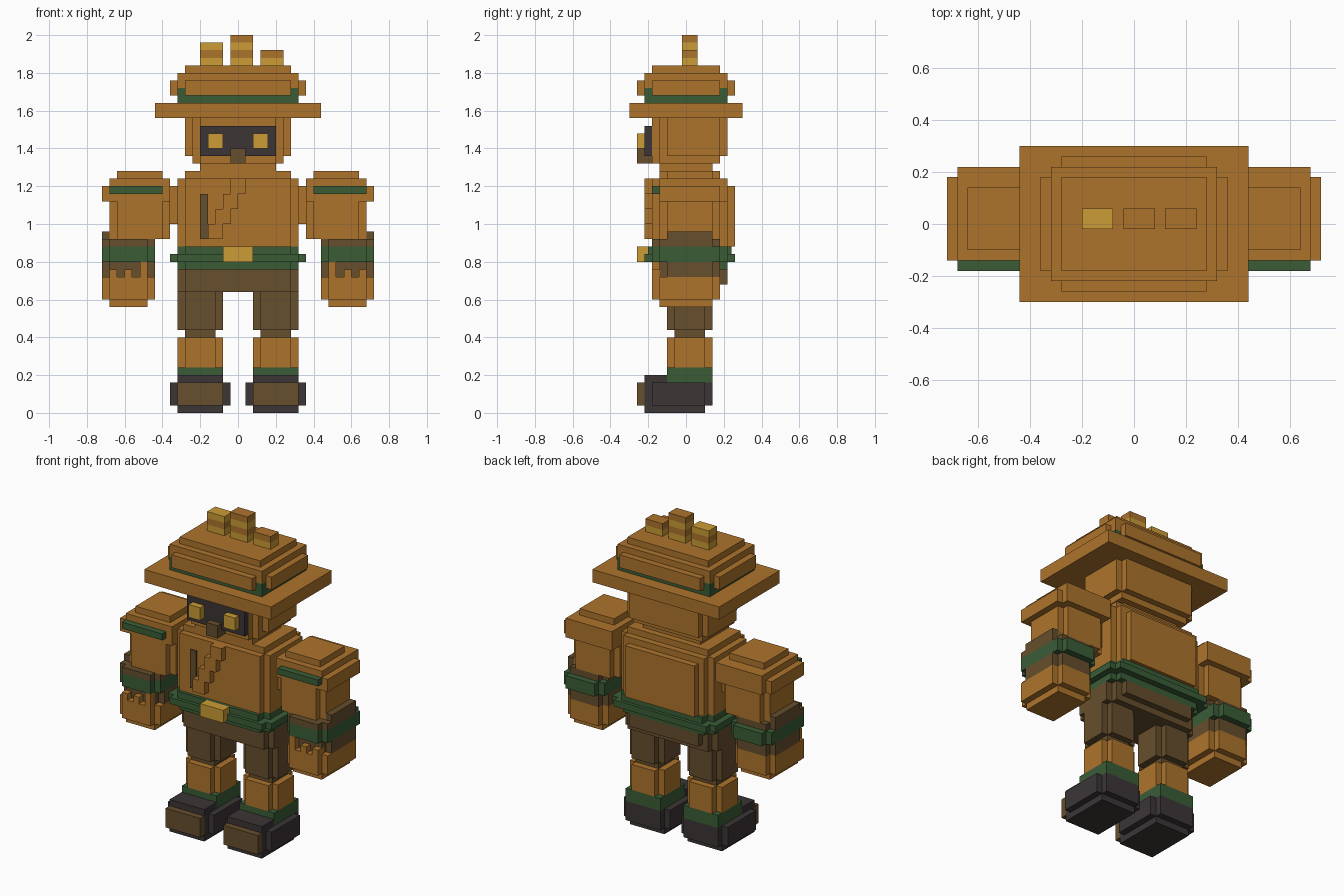
import bpy, bmesh


def mat(name, r, g, b):
    m = bpy.data.materials.new(name)
    m.diffuse_color = [((c / 255 + 0.055) / 1.055) ** 2.4 for c in (r, g, b)] + [1]
    return m


ORANGE = mat("ochre", 174, 116, 44)
YELLOW = mat("gold", 204, 156, 54)
BROWN = mat("brown", 102, 78, 45)
DARK = mat("charcoal", 60, 53, 54)
GREEN = mat("green", 58, 92, 54)


def part(name, material, *boxes, mirror=False):
    """One object from boxes (x0, x1, y0, y1, z0, z1); mirror adds a -x twin."""
    for side, tag in ((1, "_left"), (-1, "_right")) if mirror else ((1, ""),):
        bm = bmesh.new()
        for x0, x1, y0, y1, z0, z1 in boxes:
            vs = bmesh.ops.create_cube(bm, size=1)["verts"]
            for v in vs:
                v.co.x = side * ((x0 + x1) / 2 + v.co.x * (x1 - x0))
                v.co.y = (y0 + y1) / 2 + v.co.y * (y1 - y0)
                v.co.z = (z0 + z1) / 2 + v.co.z * (z1 - z0)
        bmesh.ops.recalc_face_normals(bm, faces=bm.faces)
        me = bpy.data.meshes.new(name + tag)
        bm.to_mesh(me)
        bm.free()
        me.materials.append(material)
        bpy.context.collection.objects.link(bpy.data.objects.new(name + tag, me))


def cross(x0, x1, y0, y1, z0, z1, s=0.04):
    """Two crossed boxes: a block with notched vertical edges."""
    return ((x0, x1, y0 + s, y1 - s, z0, z1), (x0 + s, x1 - s, y0, y1, z0, z1))


# Hat
part("hat_brim", ORANGE, (-.44, .44, -.30, .30, 1.56, 1.64))
part("hat_band", GREEN, (-.32, .32, -.22, .22, 1.64, 1.72))
part("hat_crown", ORANGE, (-.32, .32, -.22, .22, 1.72, 1.80),
     (-.28, .28, -.18, .18, 1.80, 1.84),
     (-.28, .28, -.26, .26, 1.68, 1.76), (-.36, .36, -.18, .18, 1.68, 1.76))

# Striped stubs on the hat
for i, (x, count) in enumerate(((-.20, 3), (-.04, 4), (.12, 2))):
    for k in range(count):
        z = 1.84 + .04 * k
        part(f"hat_stub_{i}_{k}", ORANGE if k % 2 else YELLOW,
             (x, x + .12, -.02, .06, z, z + .04))

# Head and face
part("head", ORANGE, (-.28, .28, -.10, .18, 1.36, 1.56),
     (-.24, .24, -.14, .22, 1.36, 1.56), (-.24, .24, -.14, .18, 1.32, 1.36),
     (-.20, .20, -.18, .10, 1.32, 1.56))
part("mask", DARK, (-.20, .20, -.22, -.14, 1.36, 1.52))
part("eye", YELLOW, (.08, .16, -.26, -.22, 1.40, 1.48), mirror=True)
part("nose", BROWN, (-.04, .04, -.26, -.18, 1.32, 1.40))
part("neck", ORANGE, (-.20, .20, -.14, .14, 1.24, 1.32))

# Torso with stepped sash and chest strip
part("torso", ORANGE, *cross(-.32, .32, -.18, .22, .88, 1.24),
     (-.28, .28, -.14, .18, 1.24, 1.28), (-.24, .24, .20, .26, .88, 1.20),
     (-.36, .36, -.06, .10, 1.00, 1.20))
part("sash", ORANGE, *[(-.16 + .04 * k, -.08 + .04 * k, -.22, -.17,
                        .92 + .08 * k, 1.00 + .08 * k) for k in range(4)])
part("chest_strip", BROWN, (-.20, -.16, -.189, -.17, .92, 1.16))

# Belt
part("belt", GREEN, *cross(-.36, .36, -.22, .26, .80, .84),
     *cross(-.32, .32, -.18, .22, .76, .88), (-.28, .28, -.20, .24, .80, .88))
part("buckle", YELLOW, (-.08, .08, -.26, -.20, .80, .88))

# Arms
part("shoulder", ORANGE, (.36, .68, -.14, .22, 1.12, 1.24),
     (.36, .72, -.14, .18, 1.12, 1.20), (.40, .64, -.10, .14, 1.24, 1.28), mirror=True)
part("shoulder_stripe", GREEN, (.40, .68, -.18, -.14, 1.16, 1.20), mirror=True)
part("upper_arm", ORANGE, *cross(.36, .68, -.14, .18, .92, 1.12), mirror=True)
part("sleeve_edge", BROWN, *cross(.44, .72, -.18, .18, .88, .92),
     (.64, .72, -.10, .14, .88, .96), mirror=True)
part("cuff", GREEN, *cross(.44, .72, -.18, .22, .80, .88), mirror=True)
part("wrist", BROWN, *cross(.44, .72, -.14, .18, .72, .80), mirror=True)
part("hand", ORANGE, *cross(.44, .72, -.18, .18, .60, .72),
     (.48, .68, -.14, .14, .56, .60), (.48, .52, -.18, -.12, .72, .80),
     (.56, .60, -.18, -.12, .72, .76), (.64, .68, -.18, -.12, .72, .76), mirror=True)

# Trousers
part("hips", BROWN, *cross(-.32, .32, -.14, .18, .64, .76),
     (-.24, .24, .14, .22, .68, .76))
part("trouser_leg", BROWN, *cross(.08, .32, -.10, .14, .44, .64),
     (.12, .28, -.06, .10, .40, .44), mirror=True)

# Shins and boots
part("shin", ORANGE, *cross(.08, .32, -.10, .14, .24, .40), mirror=True)
part("boot_cuff", GREEN, (.08, .32, -.10, .14, .16, .24), mirror=True)
part("boot", DARK, (.08, .32, -.22, .10, 0, .16), (.04, .36, -.18, .10, .04, .16),
     (.08, .32, -.22, .14, .04, .16), (.08, .32, -.22, -.10, .16, .20), mirror=True)
part("boot_toe", BROWN, (.08, .32, -.26, -.22, .04, .16), mirror=True)
